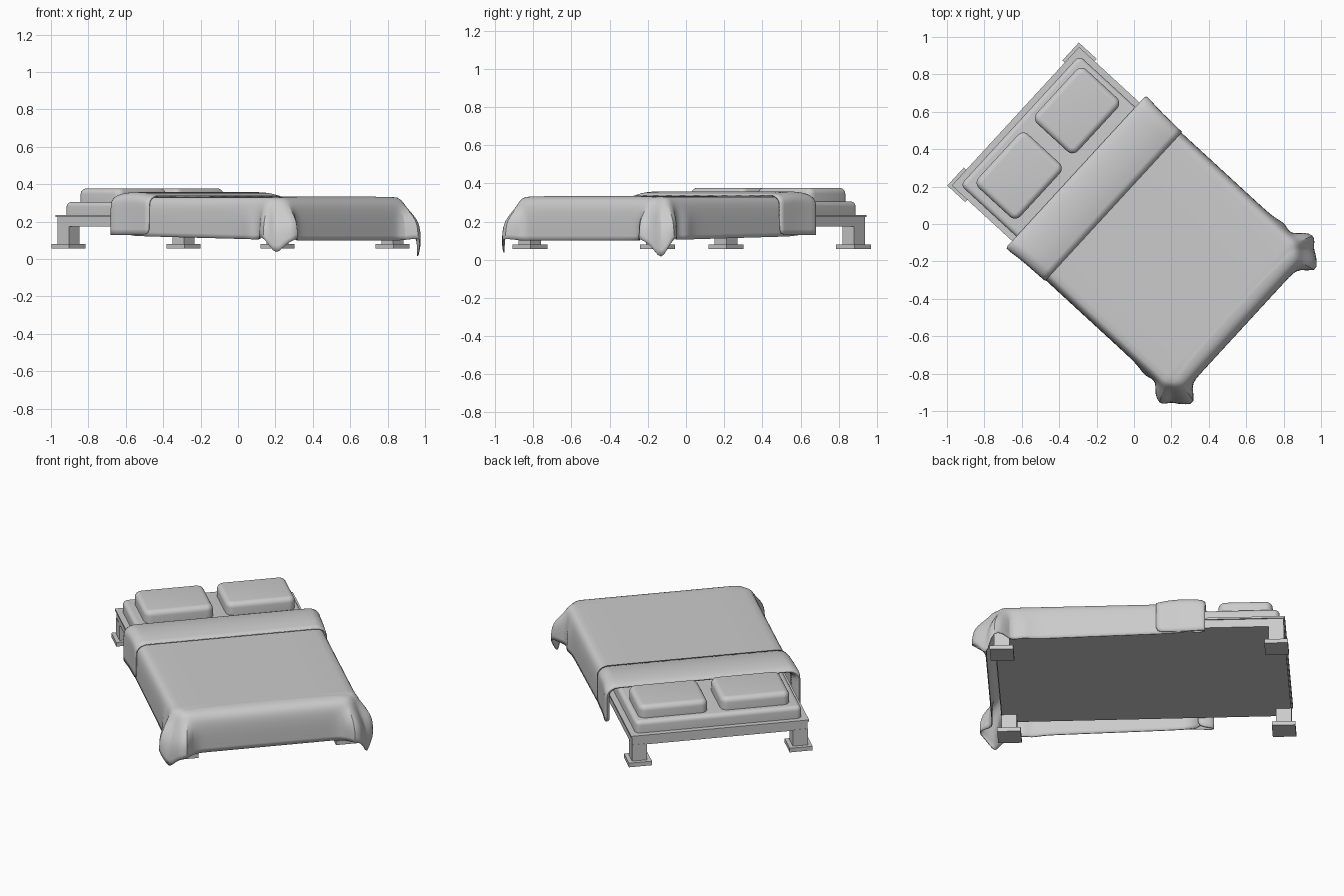
import bpy, bmesh, math
from mathutils import Matrix, Vector

if "Cube" in bpy.data.objects:
    bpy.data.objects.remove(bpy.data.objects["Cube"])

# Bed is built lengthwise along local x (head at -x), then turned into place
PLACE = Matrix.Translation((-0.04, 0.03, 0)) @ Matrix.Rotation(math.radians(-42.6), 4, 'Z')


def finish(name, bm, smooth=True):
    bmesh.ops.recalc_face_normals(bm, faces=bm.faces)
    me = bpy.data.meshes.new(name)
    bm.to_mesh(me)
    bm.free()
    ob = bpy.data.objects.new(name, me)
    bpy.context.collection.objects.link(ob)
    ob.matrix_world = PLACE
    if smooth:
        bpy.ops.object.select_all(action='DESELECT')
        ob.select_set(True)
        bpy.context.view_layer.objects.active = ob
        bpy.ops.object.shade_smooth_by_angle(angle=math.radians(40))
    return ob


def box(name, x0, x1, y0, y1, z0, z1, round_r=0.0, corner_r=0.0):
    bm = bmesh.new()
    bmesh.ops.create_cube(bm, size=1)
    for v in bm.verts:
        v.co = Vector(((x0 + x1) / 2 + v.co.x * (x1 - x0),
                       (y0 + y1) / 2 + v.co.y * (y1 - y0),
                       (z0 + z1) / 2 + v.co.z * (z1 - z0)))
    if corner_r:
        up = [e for e in bm.edges if abs(e.verts[0].co.z - e.verts[1].co.z) > 1e-4]
        bmesh.ops.bevel(bm, geom=up, offset=corner_r, segments=5, profile=0.5, affect='EDGES')
    if round_r:
        rim = [e for e in bm.edges if abs(e.verts[0].co.z - e.verts[1].co.z) < 1e-4
               and e.verts[0].co.z > (z0 + z1) / 2]
        bmesh.ops.bevel(bm, geom=rim, offset=round_r, segments=5, profile=0.5, affect='EDGES')
    return finish(name, bm, bool(round_r))


def interp(table, a):
    for (a0, *p), (a1, *q) in zip(table, table[1:]):
        if a <= a1:
            t = (a - a0) / (a1 - a0)
            return [m + (n - m) * t for m, n in zip(p, q)]
    return table[-1][1:]


def cloth(name, bm, levels):
    ob = finish(name, bm)
    sub = ob.modifiers.new("Soften", 'SUBSURF')
    sub.levels = sub.render_levels = levels
    sol = ob.modifiers.new("Thickness", 'SOLIDIFY')
    sol.thickness, sol.offset = 0.006, 0
    for p in ob.data.polygons:
        p.use_smooth = True
    return ob


# Frame slab and top trim
box("bed_frame", -0.80, 0.80, -0.496, 0.496, 0.175, 0.226)
box("frame_trim", -0.807, 0.807, -0.503, 0.503, 0.224, 0.235)

# Legs with foot plates
for sx, end in ((-1, "head"), (1, "foot")):
    for sy, side in ((-1, "left"), (1, "right")):
        for part, h, z0, z1 in (("leg", 0.042, 0.08, 0.18), ("foot_plate", 0.065, 0.056, 0.081)):
            cx, cy = sx * 0.759, sy * 0.4545
            box(f"{end}_{side}_{part}", cx - h, cx + h, cy - h, cy + h, z0, z1)

# Mattress and pillows
box("mattress", -0.775, 0.775, -0.47, 0.47, 0.233, 0.305, 0.025, 0.03)
box("left_pillow", -0.73, -0.425, -0.415, -0.025, 0.30, 0.377, 0.03, 0.04)
box("right_pillow", -0.735, -0.435, 0.05, 0.44, 0.30, 0.377, 0.03, 0.04)

# Duvet: half outline of (position, outward direction, overhang, flare, hem height)
TOP, HEAD, CX, CY, R = 0.331, -0.30, 0.715, 0.43, 0.045
FOLDS = [(0, 0.005, 0.105), (12, 0.05, 0.12), (25, 0.085, 0.115), (45, 0.06, 0.0),
         (65, 0.08, 0.09), (78, 0.1, 0.115), (90, 0.01, 0.1)]
half = []
for x in (HEAD, -0.1, 0.1, 0.3, 0.45, 0.55, 0.6, 0.64, 0.68):
    wave = 0.02 * math.exp(-((x - 0.63) / 0.03) ** 2)
    half.append((x, CY + R, 0, 1, 0.058, wave, 0.125 - 0.02 * (x - HEAD)))
for deg in (0, 12, 25, 35, 45, 55, 65, 78, 90):
    a = math.radians(deg)
    flare, hem = interp(FOLDS, deg)
    dx, dy = math.sin(a), math.cos(a)
    half.append((CX + R * dx, CY + R * dy, dx, dy, 0.06 + 0.03 * deg / 90, flare, hem))
for y in (0.38, 0.33, 0.22, 0.08):
    half.append((CX + R, y, 1, 0, 0.09, 0, 0.1))
outline = [(x, -y, dx, -dy, o, f, h + 0.25 * max(0, 0.1 - h)) for x, y, dx, dy, o, f, h in half]
outline += half[::-1]

PROFILE = [(0, 0), (0.4, 0.015), (0.72, 0.08), (0.9, 0.2), (0.97, 0.38), (1, 0.56), (1, 0.78), (1, 1)]
bm = bmesh.new()
rings = []
for off, drop in PROFILE:
    flare_w = min(1, max(0, (drop - 0.18) / 0.45))
    ring = []
    for x, y, dx, dy, over, flare, hem in outline:
        d = over * off + flare * flare_w
        ring.append(bm.verts.new((x + dx * d, y + dy * d, TOP - (TOP - hem) * drop)))
    rings.append(ring)
for a, b in zip(rings, rings[1:]):
    for i in range(len(a) - 1):
        bm.faces.new((a[i], a[i + 1], b[i + 1], b[i]))
r, n = rings[0], len(outline)
for i in range(n // 2 - 1):
    bm.faces.new((r[i], r[i + 1], r[n - 2 - i], r[n - 1 - i]))
cloth("duvet", bm, 1)

# Turned-down fold: a cross-section over the bed, lofted through stations (x, half width, top)
STATIONS = [(-0.28, 0.515, 0.318), (-0.35, 0.525, 0.32), (-0.372, 0.545, 0.33), (-0.355, 0.553, 0.342),
            (-0.30, 0.545, 0.353), (-0.23, 0.541, 0.356), (-0.16, 0.54, 0.351), (-0.095, 0.538, 0.337)]
bm = bmesh.new()
rows = []
for x, w, top in STATIONS:
    side = [(w, 0.13), (w, 0.19), (w, 0.25)]
    for deg in (0, 20, 40, 60, 80, 90):
        a = math.radians(deg)
        side.append((w - 0.06 + 0.06 * math.cos(a), top - 0.05 + 0.05 * math.sin(a)))
    side += [(0.3, top), (0.1, top)]
    pts = side + [(-y, z) for y, z in side[::-1]]
    rows.append([bm.verts.new((x, y, z)) for y, z in pts])
for a, b in zip(rows, rows[1:]):
    for i in range(len(a) - 1):
        bm.faces.new((a[i], a[i + 1], b[i + 1], b[i]))
cloth("duvet_fold", bm, 1)
